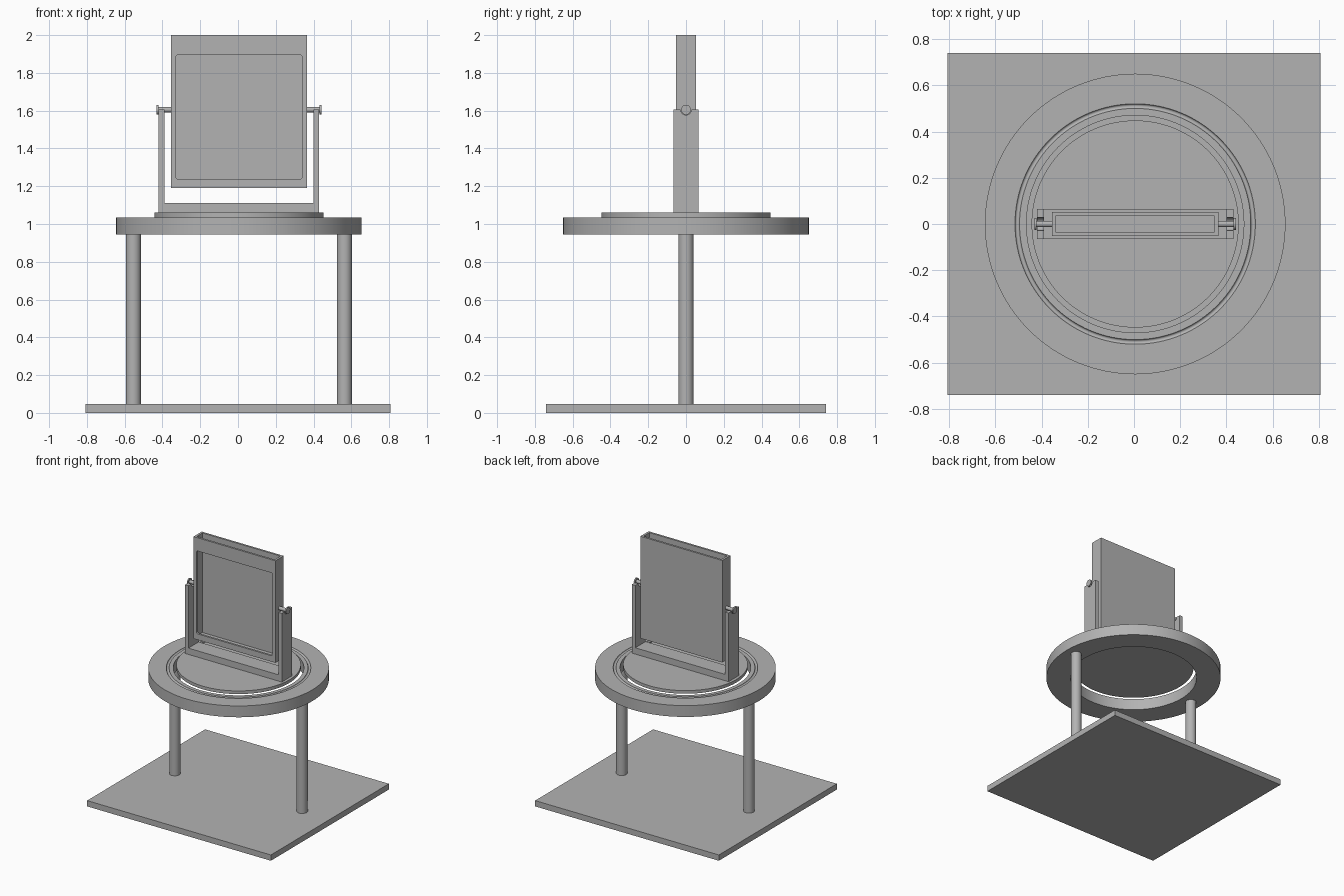
import bpy, bmesh, math
from mathutils import Matrix

if "Cube" in bpy.data.objects:
    bpy.data.objects.remove(bpy.data.objects["Cube"])

GREY = (0.45, 0.45, 0.45, 1)
mat = bpy.data.materials.new("plain grey")
mat.use_nodes = True
mat.diffuse_color = GREY
mat.node_tree.nodes["Principled BSDF"].inputs["Base Color"].default_value = GREY

CX = 0.005      # turning axis of the stand
PIVOT_Z = 1.605


def finish(name, bm, smooth=False):
    bmesh.ops.recalc_face_normals(bm, faces=bm.faces)
    mesh = bpy.data.meshes.new(name)
    bm.to_mesh(mesh)
    bm.free()
    mesh.materials.append(mat)
    ob = bpy.data.objects.new(name, mesh)
    bpy.context.collection.objects.link(ob)
    if smooth:
        bpy.ops.object.select_all(action="DESELECT")
        ob.select_set(True)
        bpy.context.view_layer.objects.active = ob
        bpy.ops.object.shade_smooth_by_angle(angle=math.radians(35))
    return ob


def box(name, lo, hi):
    bm = bmesh.new()
    bmesh.ops.create_cube(bm, size=1)
    for v in bm.verts:
        v.co = [a + (b - a) * (c + 0.5) for a, b, c in zip(lo, hi, v.co)]
    return finish(name, bm)


def cylinder(name, centre, radius, length, axis="Z", sides=48):
    bm = bmesh.new()
    bmesh.ops.create_cone(bm, cap_ends=True, segments=sides, radius1=radius,
                          radius2=radius, depth=length)
    turn = Matrix.Rotation(math.pi / 2, 4, "Y") if axis == "X" else Matrix()
    bmesh.ops.transform(bm, matrix=Matrix.Translation(centre) @ turn, verts=bm.verts)
    return finish(name, bm, smooth=True)


def lathe(name, profile, sides=128):
    """Spin a closed (radius, height) profile around the stand's axis."""
    bm = bmesh.new()
    rings = []
    for i in range(sides):
        a = math.tau * i / sides
        rings.append([bm.verts.new((CX + r * math.cos(a), r * math.sin(a), z))
                      for r, z in profile])
    n = len(profile)
    for i in range(sides):
        a, b = rings[i], rings[(i + 1) % sides]
        for j in range(n):
            k = (j + 1) % n
            bm.faces.new((a[j], b[j], b[k], a[k]))
    return finish(name, bm, smooth=True)


def cut(ob, cutter):
    mod = ob.modifiers.new("cut", "BOOLEAN")
    mod.operation, mod.solver, mod.object = "DIFFERENCE", "EXACT", cutter
    deps = bpy.context.evaluated_depsgraph_get()
    ob.data = bpy.data.meshes.new_from_object(ob.evaluated_get(deps))
    ob.modifiers.clear()
    bpy.data.objects.remove(cutter)


# Base plate and legs
box("base_plate", (-0.807, -0.74, 0), (0.807, 0.74, 0.046))
for side, s in (("right", -1), ("left", 1)):
    cylinder(side + "_leg", (CX + s * 0.559, 0, 0.497), 0.04, 0.906)

# Table ring with a round bearing groove in its top
BOTTOM, TOP = 0.945, 1.035
groove = [(0.51 - 0.01 * math.cos(t * math.pi / 8),
           TOP - 0.01 * math.sin(t * math.pi / 8)) for t in range(9)]
lathe("table_ring", [(0.65, BOTTOM), (0.47, BOTTOM), (0.47, TOP), *groove, (0.65, TOP)])

# Turntable disc floating over the hole
cylinder("turntable_disc", (CX, 0, 1.0475), 0.448, 0.025, sides=128)

# Yoke: cross bar and two uprights notched for the pivot pins
box("yoke_bar", (CX - 0.395, -0.065, 1.06), (CX + 0.395, 0.065, 1.11))
for side, s in (("right", -1), ("left", 1)):
    xs = sorted((CX + s * 0.395, CX + s * 0.425))
    upright = box(side + "_upright", (xs[0], -0.065, 1.06), (xs[1], 0.065, PIVOT_Z))
    cut(upright, cylinder("notch", (CX + s * 0.41, 0, PIVOT_Z), 0.028, 0.1, "X"))
    cylinder(side + "_pivot_pin", (CX + s * 0.392, 0, PIVOT_Z), 0.014, 0.07, "X", 32)
    cylinder(side + "_pin_head", (CX + s * 0.431, 0, PIVOT_Z), 0.026, 0.01, "X", 32)

# Frame box: open at the top, with a round-cornered window in front
frame = box("frame_box", (CX - 0.36, -0.052, 1.19), (CX + 0.36, 0.052, 2))
cut(frame, box("cavity", (CX - 0.342, -0.036, 1.21), (CX + 0.342, 0.036, 2.1)))
window = box("window", (CX - 0.334, -0.1, 1.237), (CX + 0.334, 0, 1.895))
bm = bmesh.new()
bm.from_mesh(window.data)
corners = [e for e in bm.edges if abs(e.verts[0].co.y - e.verts[1].co.y) > 0.05]
bmesh.ops.bevel(bm, geom=corners, offset=0.012, segments=4, profile=0.5, affect="EDGES")
bm.to_mesh(window.data)
bm.free()
cut(frame, window)
